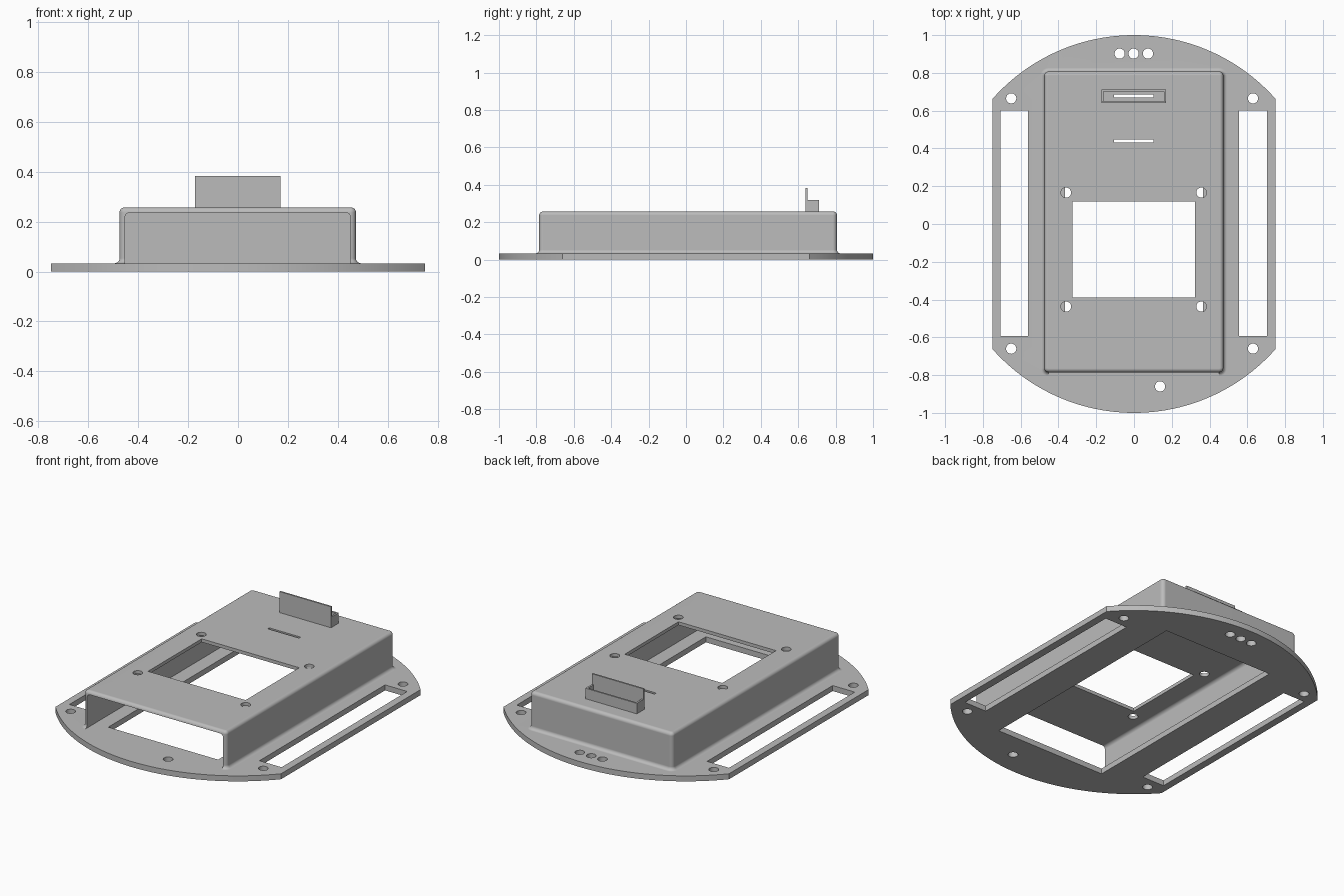
import bpy, bmesh
from math import cos, sin, pi, acos

cube = bpy.data.objects.get("Cube")
if cube:
    bpy.data.objects.remove(cube, do_unlink=True)

gray = bpy.data.materials.new("matte_gray")
gray.use_nodes = True
GRAY = (0.5, 0.5, 0.5, 1)
gray.diffuse_color = GRAY
gray.node_tree.nodes["Principled BSDF"].inputs["Base Color"].default_value = GRAY

PLATE_TOP = 0.033
ROOF = 0.257
WALL = 0.022


def make(name, bm):
    bmesh.ops.recalc_face_normals(bm, faces=bm.faces)
    mesh = bpy.data.meshes.new(name)
    bm.to_mesh(mesh)
    bm.free()
    mesh.materials.append(gray)
    obj = bpy.data.objects.new(name, mesh)
    bpy.context.collection.objects.link(obj)
    return obj


def loft(name, loops):
    """Skin closed loops of equal length and cap both ends."""
    bm = bmesh.new()
    rings = [[bm.verts.new(p) for p in loop] for loop in loops]
    n = len(rings[0])
    for a, b in zip(rings, rings[1:]):
        for i in range(n):
            j = (i + 1) % n
            bm.faces.new((a[i], a[j], b[j], b[i]))
    bm.faces.new(rings[0])
    bm.faces.new(rings[-1])
    return make(name, bm)


def prism(name, outline, z0, z1):
    return loft(name, [[(x, y, z) for x, y in outline] for z in (z0, z1)])


def box(name, x0, x1, y0, y1, z0, z1):
    return prism(name, [(x0, y0), (x1, y0), (x1, y1), (x0, y1)], z0, z1)


def drill(x, y, z0, z1, r=0.027):
    ring = [(x + r * cos(k * pi / 16), y + r * sin(k * pi / 16)) for k in range(32)]
    return prism("drill", ring, z0, z1)


def rounded_rect(x0, x1, y0, y1, r, steps=5):
    pts = []
    corners = [(x1 - r, y1 - r), (x0 + r, y1 - r), (x0 + r, y0 + r), (x1 - r, y0 + r)]
    for q, (cx, cy) in enumerate(corners):
        for k in range(steps + 1):
            a = (q + k / steps) * pi / 2
            pts.append((cx + r * cos(a), cy + r * sin(a)))
    return pts


def boolean(target, tool, operation):
    mod = target.modifiers.new(operation, 'BOOLEAN')
    mod.operation = operation
    mod.solver = 'EXACT'
    mod.object = tool
    tool.hide_render = True
    graph = bpy.context.evaluated_depsgraph_get()
    baked = bpy.data.meshes.new_from_object(target.evaluated_get(graph))
    target.modifiers.clear()
    target.data = baked
    bpy.data.objects.remove(tool, do_unlink=True)


# Base plate: a disc with straight trimmed sides
start = acos(0.75)
arc = [start + (pi - 2 * start) * k / 48 for k in range(49)]
outline = [(cos(a), sin(a)) for a in arc] + [(-cos(a), -sin(a)) for a in arc]
cover = prism("cover", outline, 0, PLATE_TOP)

# Raised housing with a flared foot and a rounded top edge
R, STEPS = 0.02, 6
turns = [k / STEPS * pi / 2 for k in range(STEPS + 1)]
profile = [(R, 0.01)]
profile += [(R - R * sin(a), PLATE_TOP + R - R * cos(a)) for a in turns]
profile += [(R * cos(a) - R, ROOF - R + R * sin(a)) for a in turns]
housing = loft("housing", [
    [(x, y, z) for x, y in rounded_rect(-0.475 - d, 0.473 + d, -0.785 - d, 0.807 + d, 0.022 + d)]
    for d, z in profile])
boolean(cover, housing, 'UNION')

# Cavity, open to the front, with rounded upper corners
top = ROOF - WALL + 0.002
section = [(-0.453, PLATE_TOP), (0.451, PLATE_TOP)]
section += [(0.451 - R + R * cos(a), top - R + R * sin(a)) for a in turns]
section += [(-0.453 + R - R * sin(a), top - R + R * cos(a)) for a in turns]
cavity = loft("cavity", [[(x, y, z) for x, z in section] for y in (-0.95, 0.785)])
boolean(cover, cavity, 'DIFFERENCE')

# Floor opening, display window, cable slits and side slots
for cut in (
    (-0.365, 0.365, -0.71, 0.71, -0.1, 0.1),
    (-0.325, 0.323, -0.39, 0.12, 0.15, 0.4),
    (-0.105, 0.103, 0.432, 0.447, 0.15, 0.4),
    (-0.105, 0.103, 0.67, 0.685, 0.15, 0.4),
    (-0.706, -0.56, -0.592, 0.6, -0.1, 0.1),
    (0.557, 0.704, -0.592, 0.6, -0.1, 0.1),
):
    boolean(cover, box("cutter", *cut), 'DIFFERENCE')

# Screw holes through the plate, then through the roof
plate_holes = [(x, y) for x in (-0.65, 0.63) for y in (-0.66, 0.665)]
plate_holes += [(x, 0.902) for x in (-0.076, -0.002, 0.074)] + [(0.138, -0.86)]
for x, y in plate_holes:
    boolean(cover, drill(x, y, -0.1, 0.1), 'DIFFERENCE')
for x in (-0.36, 0.357):
    for y in (-0.437, 0.166):
        boolean(cover, drill(x, y, 0.15, 0.4), 'DIFFERENCE')

# Connector tray on the roof with a tall front tab
tray = box("connector_tray", -0.172, 0.17, 0.64, 0.712, ROOF - 0.003, 0.32)
boolean(tray, box("cutter", -0.161, 0.159, 0.65, 0.702, 0.2, 0.5), 'DIFFERENCE')
tab = box("connector_tab", -0.172, 0.17, 0.64, 0.65, 0.31, 0.383)
boolean(tray, tab, 'UNION')

# Smooth the rounded edges only
bpy.ops.object.select_all(action='DESELECT')
cover.select_set(True)
bpy.context.view_layer.objects.active = cover
bpy.ops.object.shade_smooth_by_angle()
weighted = cover.modifiers.new("even_normals", 'WEIGHTED_NORMAL')
weighted.keep_sharp = True
